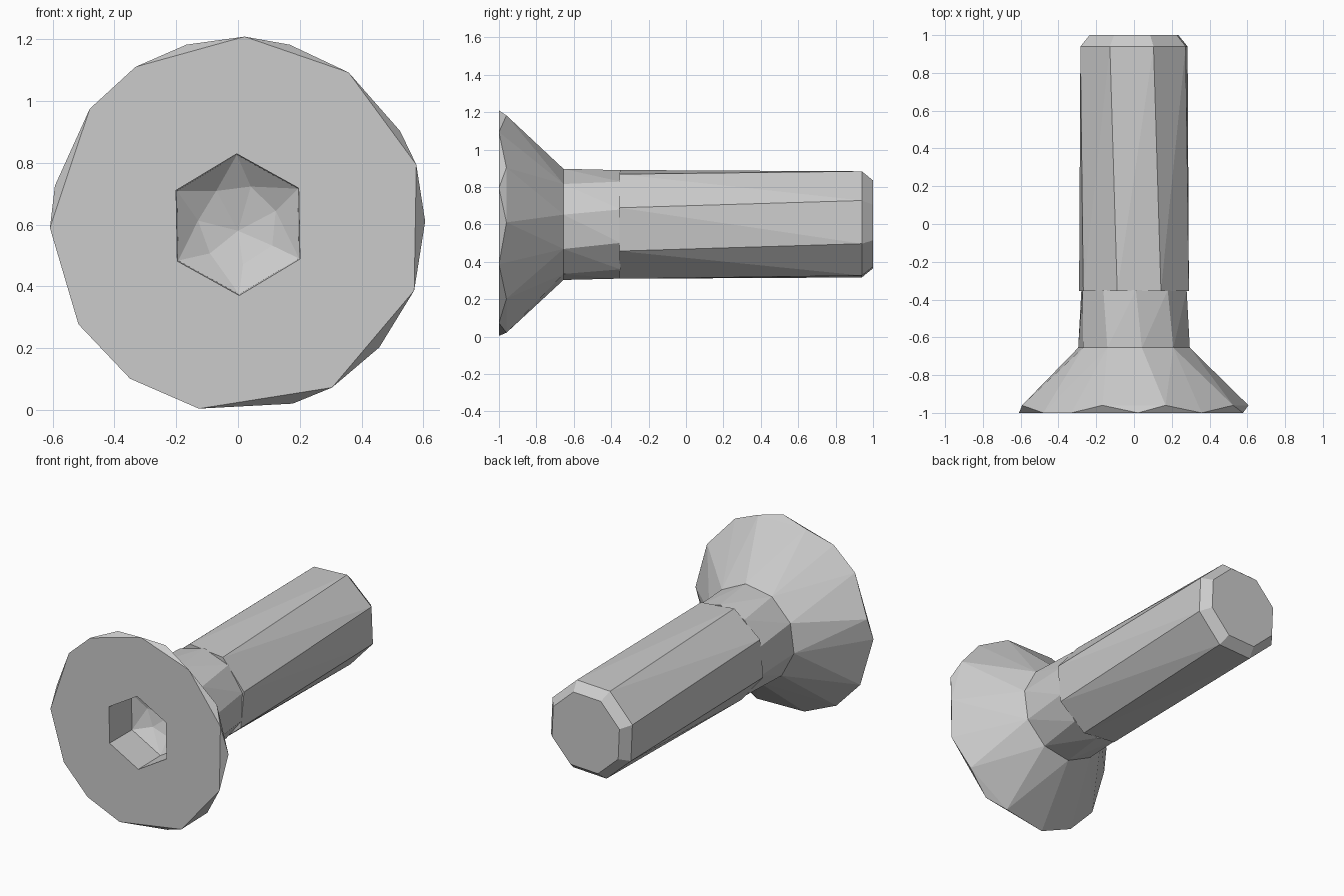
import bpy, bmesh
from math import sin, cos, radians

if "Cube" in bpy.data.objects:
    bpy.data.objects.remove(bpy.data.objects["Cube"])

CZ = 0.6  # height of the screw's axis, which runs along y


def ring(y, r, angles):
    return [(r * cos(radians(a)), y, CZ + r * sin(radians(a))) for a in angles]


def even(n, start):
    return [start + 360 * i / n for i in range(n)]


def hull(name, points):
    """Convex faceted solid around the given rings."""
    bm = bmesh.new()
    for p in points:
        bm.verts.new(p)
    bmesh.ops.convex_hull(bm, input=bm.verts[:])
    bmesh.ops.delete(bm, geom=[v for v in bm.verts if not v.link_faces], context='VERTS')
    bmesh.ops.dissolve_limit(bm, angle_limit=radians(0.5), verts=bm.verts[:], edges=bm.edges[:])
    bmesh.ops.recalc_face_normals(bm, faces=bm.faces[:])
    mesh = bpy.data.meshes.new(name)
    bm.to_mesh(mesh)
    bm.free()
    ob = bpy.data.objects.new(name, mesh)
    bpy.context.collection.objects.link(ob)
    return ob


# Countersunk head with an uneven faceted rim
front_angles = [88, 54, 18.6, -20.5, -60, -102, -125, -148, -179, 142, 123]
rim_angles = [74, 30, 1, -41, -73, 168, 106]
head = hull("head", ring(-1, 0.609, front_angles) + ring(-0.96, 0.606, rim_angles)
            + ring(-0.655, 0.3, even(10, 10)))

# Hexagonal socket with a drilled, rounded bottom
cutter = hull("socket_cutter", ring(-1.05, 0.23, even(6, 31)) + ring(-0.78, 0.226, even(6, 31))
              + ring(-0.72, 0.13, even(7, 20)) + [(0, -0.69, CZ - 0.02)])
cutter.hide_render = True
cutter.hide_viewport = False
mod = head.modifiers.new("socket", 'BOOLEAN')
mod.operation = 'DIFFERENCE'
mod.solver = 'EXACT'
mod.object = cutter
bpy.context.view_layer.objects.active = head
bpy.ops.object.modifier_apply(modifier="socket")
bpy.data.objects.remove(cutter)

# Plain neck under the head
hull("neck", ring(-0.656, 0.3, even(10, 10)) + ring(-0.35, 0.29, even(10, 16)))

# Shank, slightly twisted facets, with a chamfered tip
hull("shank", ring(-0.355, 0.304, even(8, 17)) + ring(0.94, 0.302, even(8, 25))
     + ring(1, 0.25, even(8, 25)))
